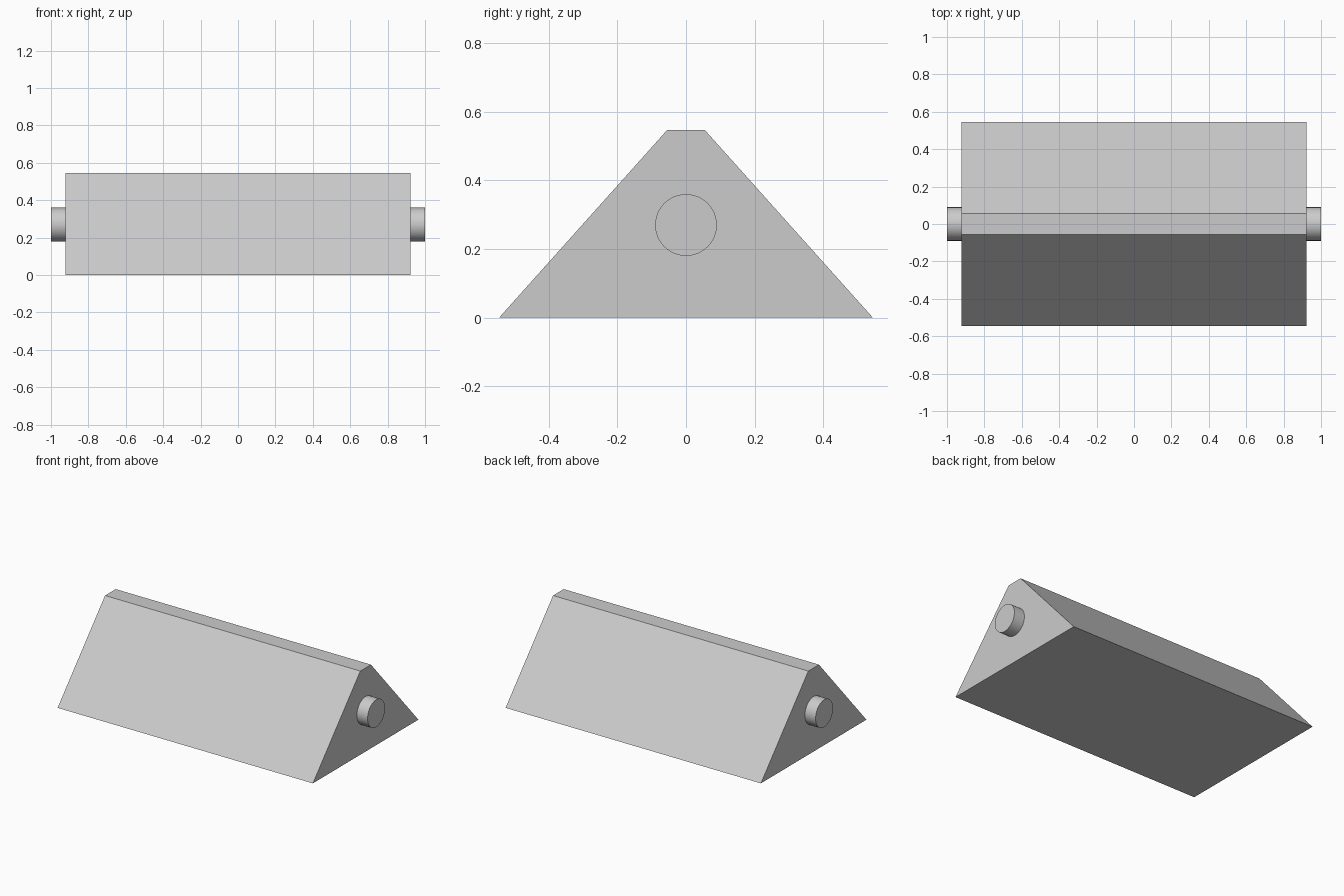
import bpy, bmesh, math
from mathutils import Matrix

if "Cube" in bpy.data.objects:
    bpy.data.objects.remove(bpy.data.objects["Cube"])

grey = bpy.data.materials.new("light_grey")
grey.diffuse_color = (0.6, 0.6, 0.6, 1)
grey.use_nodes = True
grey.node_tree.nodes["Principled BSDF"].inputs["Base Color"].default_value = grey.diffuse_color


def finish(bm, name):
    bmesh.ops.recalc_face_normals(bm, faces=bm.faces)
    mesh = bpy.data.meshes.new(name)
    bm.to_mesh(mesh)
    bm.free()
    mesh.materials.append(grey)
    ob = bpy.data.objects.new(name, mesh)
    bpy.context.collection.objects.link(ob)
    return ob


# Wedge body: trapezoid profile extruded along x
HALF = 0.923
profile = [(-0.545, 0), (0.545, 0), (0.055, 0.547), (-0.055, 0.547)]
bm = bmesh.new()
face = bm.faces.new([bm.verts.new((-HALF, y, z)) for y, z in profile])
ext = bmesh.ops.extrude_face_region(bm, geom=[face])
bmesh.ops.translate(bm, vec=(2 * HALF, 0, 0),
                    verts=[g for g in ext["geom"] if isinstance(g, bmesh.types.BMVert)])
finish(bm, "wedge_body")

# Round pivot pins on both ends
INNER = 0.90
for side, label in ((-1, "left"), (1, "right")):
    bm = bmesh.new()
    place = (Matrix.Translation((side * (1 + INNER) / 2, 0, 0.27))
             @ Matrix.Rotation(math.pi / 2, 4, 'Y'))
    bmesh.ops.create_cone(bm, cap_ends=True, segments=48, radius1=0.09,
                          radius2=0.09, depth=1 - INNER, matrix=place)
    for f in bm.faces:
        f.smooth = len(f.verts) == 4
    for e in bm.edges:
        e.smooth = all(f.smooth for f in e.link_faces)
    finish(bm, label + "_pin")
